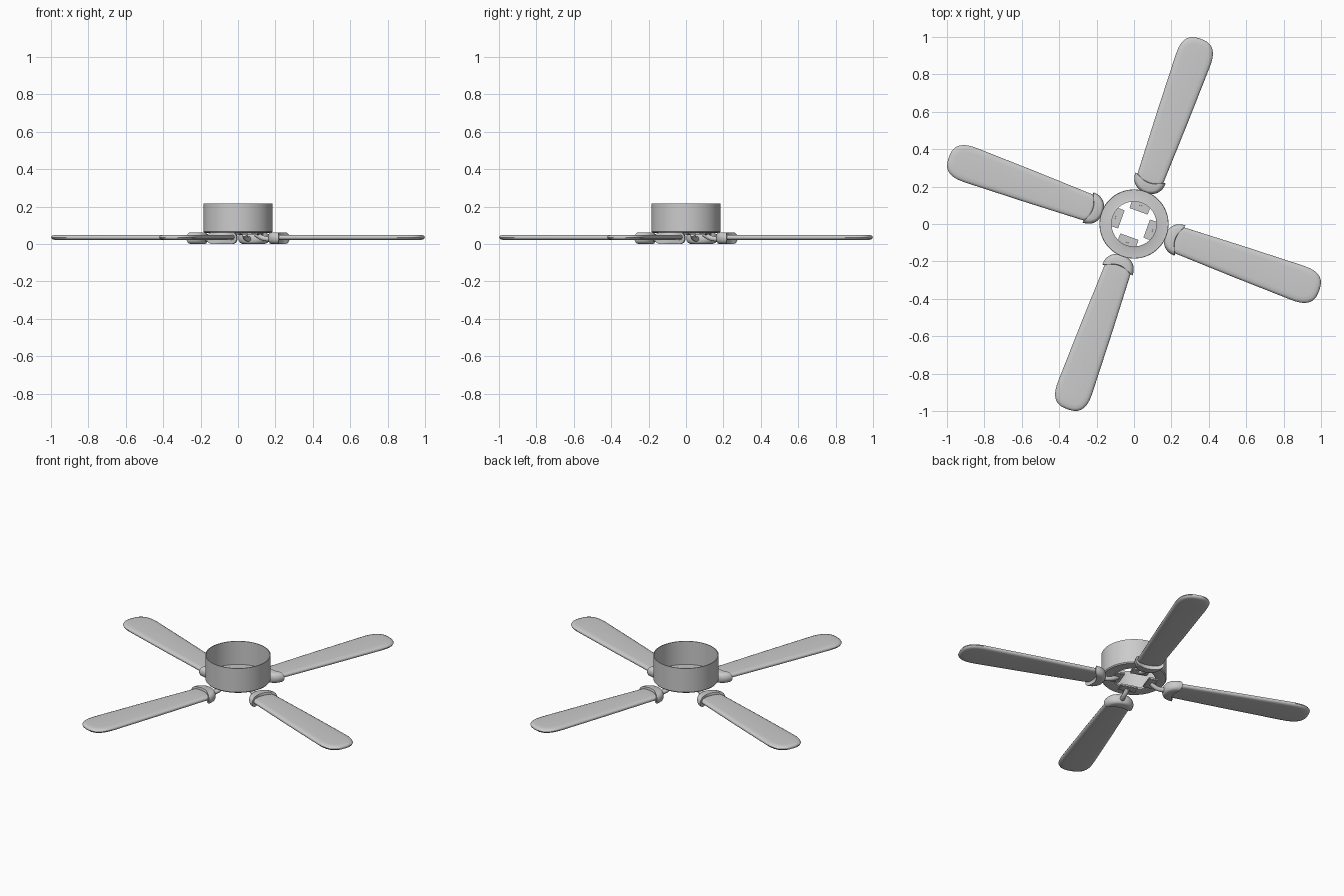
import bpy, bmesh, math
from mathutils import Matrix

if "Cube" in bpy.data.objects:
    bpy.data.objects.remove(bpy.data.objects["Cube"])

ANGLE = math.radians(-19.8)


def add_mesh(name, bm, angle=45):
    bmesh.ops.recalc_face_normals(bm, faces=bm.faces)
    me = bpy.data.meshes.new(name)
    bm.to_mesh(me)
    bm.free()
    ob = bpy.data.objects.new(name, me)
    bpy.context.collection.objects.link(ob)
    bpy.ops.object.select_all(action='DESELECT')
    ob.select_set(True)
    bpy.context.view_layer.objects.active = ob
    bpy.ops.object.shade_smooth_by_angle(angle=math.radians(angle))
    return ob


def lathe(name, profile, n=64):
    # closed profile of (radius, z) spun about z
    bm = bmesh.new()
    rings = [[bm.verts.new((r * math.cos(2 * math.pi * i / n),
                            r * math.sin(2 * math.pi * i / n), z))
              for r, z in profile] for i in range(n)]
    m = len(profile)
    for i in range(n):
        a, b = rings[i], rings[(i + 1) % n]
        for j in range(m):
            k = (j + 1) % m
            bm.faces.new((a[j], b[j], b[k], a[k]))
    return add_mesh(name, bm, 35)


def pillow(name, outline, levels, cu):
    # stack of outlines, each scaled about (cu, 0): levels are (scale u, scale v, z)
    bm = bmesh.new()
    loops = [[bm.verts.new((cu + (u - cu) * su, v * sv, z)) for u, v in outline]
             for su, sv, z in levels]
    n = len(outline)
    for a, b in zip(loops, loops[1:]):
        for i in range(n):
            j = (i + 1) % n
            bm.faces.new((a[i], a[j], b[j], b[i]))
    bmesh.ops.triangulate(bm, faces=[bm.faces.new(loops[0]), bm.faces.new(loops[-1])])
    return add_mesh(name, bm, 50)


def spow(x, p):
    return math.copysign(abs(x) ** p, x)


def arc(cu, a, b, n, start, end, steps):
    # superellipse arc in blade space
    pts = []
    for i in range(steps + 1):
        t = math.radians(start + (end - start) * i / steps)
        pts.append((cu + a * spow(math.cos(t), 2 / n), b * spow(math.sin(t), 2 / n)))
    return pts


# Motor housing: open cup with a ring floor
lathe("motor_housing", [(0.185, 0.215), (0.185, 0.066), (0.18, 0.06), (0.132, 0.057),
                        (0.120, 0.061), (0.120, 0.074), (0.132, 0.070), (0.181, 0.070),
                        (0.181, 0.215)])

# Blade and clamp outlines (u runs outwards, v across)
blade_outline = arc(0.93, 0.122, 0.097, 2.7, -90, 90, 32) + [(0.6, 0.087)] \
    + arc(0.27, 0.05, 0.074, 3, 90, 270, 12) + [(0.6, -0.087)]
blade_levels = [(0.93, 0.66, 0.021), (0.97, 0.85, 0.0225), (0.992, 0.96, 0.027),
                (1, 1, 0.035), (0.992, 0.96, 0.043), (0.97, 0.85, 0.0475),
                (0.93, 0.66, 0.049)]
clamp_outline = arc(0.262, 0.085, 0.086, 2.2, 90, 270, 24)
for i in range(1, 14):
    v = -0.086 + 0.172 * i / 14
    clamp_outline.append((0.237 + 0.03 * (v / 0.086) ** 2, v))
clamp_levels = []
for i in range(9):
    t = math.radians(-80 + 20 * i)
    s = 0.55 + 0.45 * math.cos(t) ** 0.7
    clamp_levels.append((s, s, 0.031 + 0.031 * math.sin(t) / math.sin(math.radians(80))))

for k in range(4):
    rot = Matrix.Rotation(ANGLE + k * math.pi / 2, 4, 'Z')
    # Blade
    pillow(f"blade_{k+1}", blade_outline, blade_levels, 0.6).matrix_world = rot
    # Clamp around the blade root
    pillow(f"blade_clamp_{k+1}", clamp_outline, clamp_levels, 0.225).matrix_world = rot
    # Curved arm from clamp to mounting tab
    cu = bpy.data.curves.new(f"blade_arm_{k+1}", 'CURVE')
    cu.dimensions = '3D'
    cu.bevel_depth = 0.014
    cu.bevel_resolution = 3
    cu.use_fill_caps = True
    sp = cu.splines.new('BEZIER')
    path = [(0.22, 0, 0.03), (0.145, 0.006, 0.03), (0.1, 0, 0.052)]
    sp.bezier_points.add(len(path) - 1)
    for p, co in zip(sp.bezier_points, path):
        p.co = co
        p.handle_left_type = p.handle_right_type = 'AUTO'
    arm = bpy.data.objects.new(f"blade_arm_{k+1}", cu)
    bpy.context.collection.objects.link(arm)
    arm.matrix_world = rot
    # Mounting tab under the housing floor
    bm = bmesh.new()
    bmesh.ops.create_cube(bm, size=1, matrix=Matrix.Translation((0.099, 0, 0.055))
                          @ Matrix.Diagonal((0.054, 0.104, 0.014, 1)))
    bmesh.ops.bevel(bm, geom=bm.edges[:], offset=0.003, segments=2, affect='EDGES')
    add_mesh(f"mounting_tab_{k+1}", bm).matrix_world = rot
